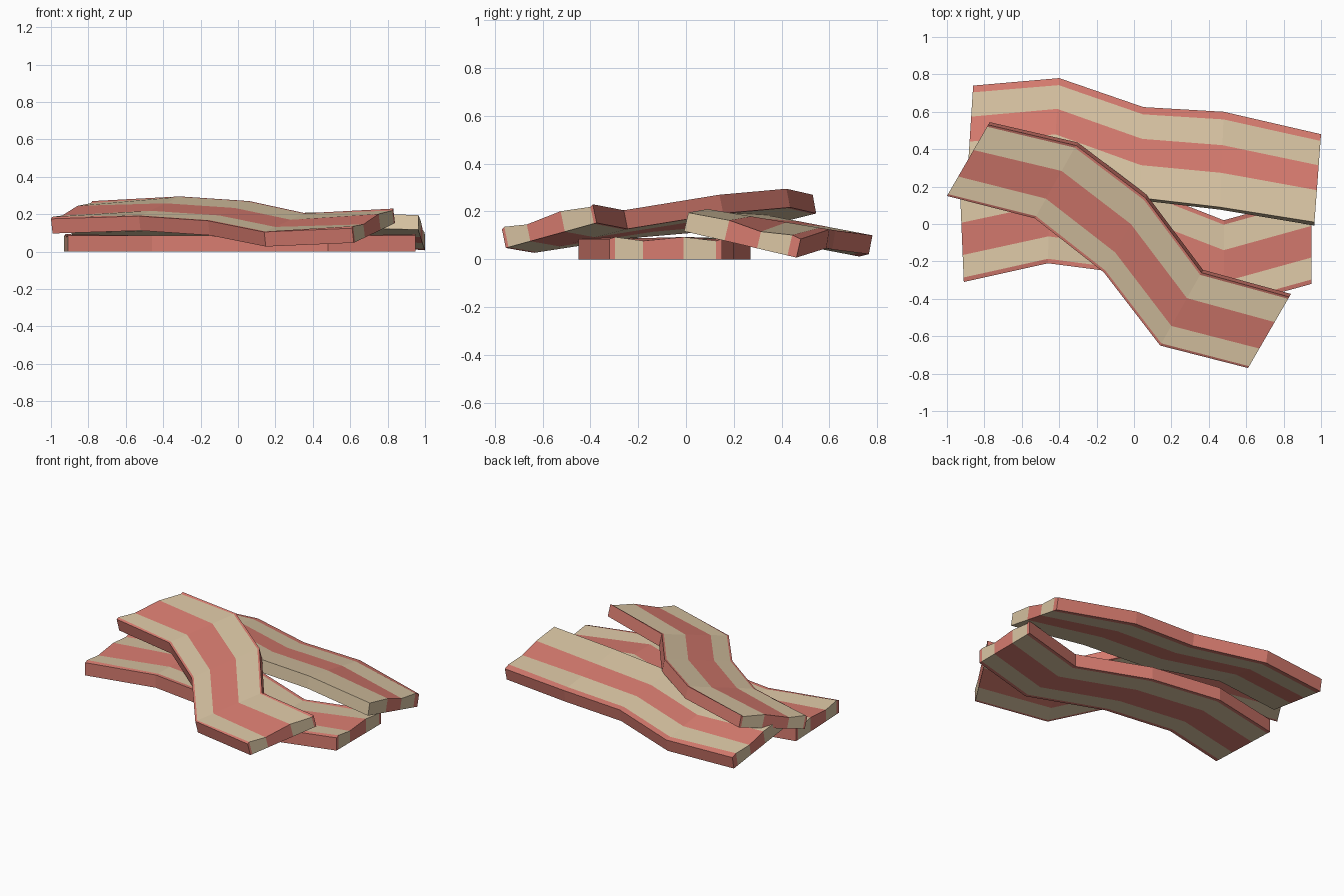
import bpy
import bmesh
from mathutils import Vector

default_cube = bpy.data.objects.get("Cube")
if default_cube:
    bpy.data.objects.remove(default_cube, do_unlink=True)


def make_material(name, colour):
    material = bpy.data.materials.new(name)
    material.use_nodes = True
    material.diffuse_color = colour
    shader = material.node_tree.nodes["Principled BSDF"]
    shader.inputs["Base Color"].default_value = colour
    return material


MEAT, FAT = range(2)
materials = [
    make_material("meat_red", (0.68, 0.20, 0.16, 1)),
    make_material("fat_tan", (0.70, 0.56, 0.37, 1)),
]


def make_strip(name, front_edge, back_edge, stops, colours, thickness):
    """Wavy slab between two edge paths, striped along its length."""
    bm = bmesh.new()
    count = len(stops)
    last_row = len(front_edge) - 1
    rings = []
    for row, (front, back) in enumerate(zip(front_edge, back_edge)):
        front, back = Vector(front), Vector(back)
        across = (back - front).normalized()
        up = Vector((0, 0, 1))
        normal = (up - across * across.z).normalized()
        top, bottom = [], []
        for i, stop in enumerate(stops):
            point = front.lerp(back, stop)
            bottom.append(bm.verts.new(point - normal * thickness))
            # the cut ends ripple a little at the stripe boundaries
            if row in (0, last_row) and 0 < i < count - 1:
                point += normal * (0.008 if i % 2 else -0.008)
            top.append(bm.verts.new(point))
        rings.append((top, bottom))

    def add_face(verts, colour):
        bm.faces.new(verts).material_index = colour

    # top and bottom stripes, with side walls in the outermost colours
    for (top, bottom), (next_top, next_bottom) in zip(rings, rings[1:]):
        for i, colour in enumerate(colours):
            add_face((top[i], next_top[i], next_top[i + 1], top[i + 1]), colour)
            add_face((bottom[i], bottom[i + 1], next_bottom[i + 1], next_bottom[i]), colour)
        for i, colour in ((0, colours[0]), (-1, colours[-1])):
            add_face((top[i], bottom[i], next_bottom[i], next_top[i]), colour)

    # striped end caps
    for top, bottom in (rings[0], rings[-1]):
        for i, colour in enumerate(colours):
            add_face((top[i], top[i + 1], bottom[i + 1], bottom[i]), colour)

    bmesh.ops.recalc_face_normals(bm, faces=bm.faces[:])
    mesh = bpy.data.meshes.new(name)
    bm.to_mesh(mesh)
    bm.free()
    for material in materials:
        mesh.materials.append(material)
    strip = bpy.data.objects.new(name, mesh)
    bpy.context.collection.objects.link(strip)
    return strip


RIMMED = (MEAT, FAT, MEAT, FAT, MEAT)

# flat strip underneath
make_strip(
    "bottom_strip",
    [(-.91, -.31, .085), (-.46, -.21, .085), (0, -.27, .085), (.48, -.45, .085), (.95, -.32, .085)],
    [(-.93, .17, .085), (-.45, .27, .085), (.02, .2, .085), (.48, .02, .085), (.95, .15, .085)],
    (0, .05, .3, .66, .95, 1), RIMMED, .085)

# rear strip leaning on the bottom one
make_strip(
    "back_strip",
    [(-.89, .27, .18), (-.43, .31, .19), (.03, .14, .2), (.46, .09, .21), (.965, .01, .195)],
    [(-.86, .74, .09), (-.4, .78, .1), (.05, .625, .12), (.48, .6, .125), (1, .48, .085)],
    (0, .36, .65, .92, 1), (FAT, MEAT, FAT, MEAT), .08)

# diagonal strip lying over both
make_strip(
    "top_strip",
    [(-1, .15, .175), (-.53, .03, .19), (-.16, -.26, .165), (.14, -.65, .105), (.61, -.77, .125)],
    [(-.78, .53, .27), (-.31, .42, .295), (.06, .14, .27), (.36, -.26, .205), (.83, -.39, .23)],
    (0, .03, .27, .65, .97, 1), RIMMED, .08)
